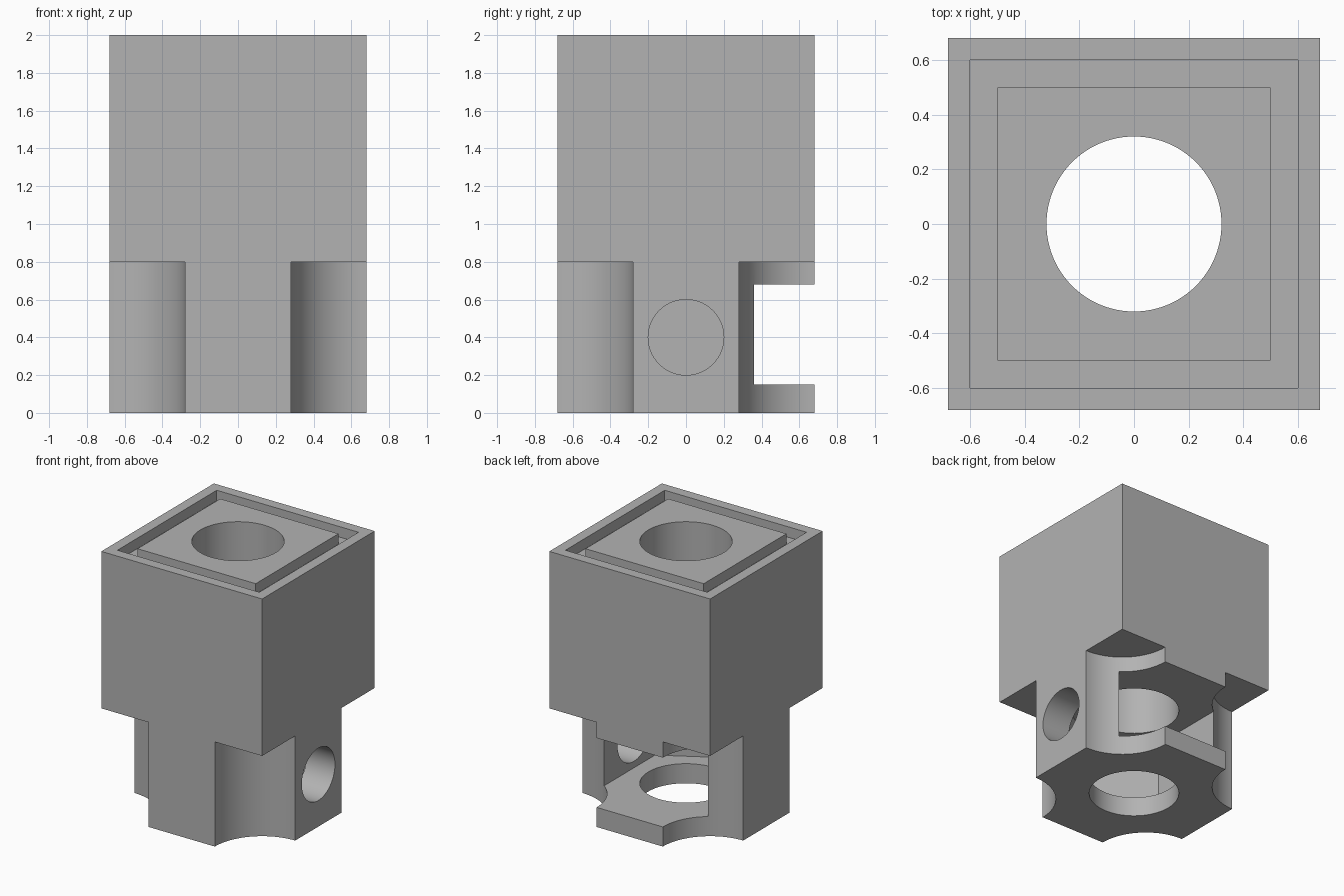
import bpy, math

old = bpy.data.objects.get("Cube")
if old:
    bpy.data.objects.remove(old, do_unlink=True)

W = 0.68           # half width of the block
LEG_H = 0.8        # height of the notched lower half
GROOVE = 0.08      # depth of the groove in the top
NUT = 0.44         # half distance across the flats of the hex pocket
POCKET = (0.15, 0.68)

grey = bpy.data.materials.new("plain_grey")
grey.use_nodes = True
grey.diffuse_color = (0.45, 0.45, 0.45, 1)
grey.node_tree.nodes["Principled BSDF"].inputs["Base Color"].default_value = (0.45, 0.45, 0.45, 1)


def box(name, x, y, z):
    """Box from (low, high) pairs."""
    bpy.ops.mesh.primitive_cube_add(size=1, location=[sum(p) / 2 for p in (x, y, z)])
    ob = bpy.context.object
    ob.name = name
    ob.scale = [p[1] - p[0] for p in (x, y, z)]
    bpy.ops.object.transform_apply(location=True, rotation=True, scale=True)
    return ob


def rod(name, radius, length, centre, sides=96, rot=(0, 0, 0)):
    bpy.ops.mesh.primitive_cylinder_add(vertices=sides, radius=radius, depth=length,
                                        location=centre, rotation=rot)
    ob = bpy.context.object
    ob.name = name
    bpy.ops.object.transform_apply(location=True, rotation=True, scale=True)
    return ob


def cut(target, cutter):
    """Subtract the cutter from the target and remove it."""
    mod = target.modifiers.new("cut", "BOOLEAN")
    mod.operation = "DIFFERENCE"
    mod.solver = "EXACT"
    mod.object = cutter
    bpy.context.view_layer.objects.active = target
    bpy.ops.object.modifier_apply(modifier=mod.name)
    bpy.data.objects.remove(cutter, do_unlink=True)


# Main block
block = box("block", (-W, W), (-W, W), (0, 2))

# Square groove around the top: a shallow ring cutter
ring = box("groove_cutter", (-0.6, 0.6), (-0.6, 0.6), (2 - GROOVE, 2.1))
cut(ring, box("groove_core", (-0.5, 0.5), (-0.5, 0.5), (1.8, 2.2)))
cut(block, ring)

# Rounded notches in the four lower corners
for sx in (-1, 1):
    for sy in (-1, 1):
        cut(block, rod("corner_cutter", 0.4, LEG_H + 0.2, (sx * W, sy * W, LEG_H / 2 - 0.1)))

# Vertical bore through the whole block
cut(block, rod("bore_cutter", 0.32, 2.4, (0, 0, 1)))

# Hexagonal nut pocket with its opening at the back
mid, height = sum(POCKET) / 2, POCKET[1] - POCKET[0]
cut(block, rod("nut_cutter", NUT / math.cos(math.pi / 6), height, (0, 0, mid), sides=6))
cut(block, box("slot_cutter", (-NUT, NUT), (0, 0.9), POCKET))

# Round side hole into the pocket
cut(block, rod("side_hole_cutter", 0.2, 0.7, (0.65, 0, 0.4), rot=(0, math.pi / 2, 0)))

block.data.materials.clear()
block.data.materials.append(grey)
for ob in bpy.context.selected_objects:
    ob.select_set(False)
block.select_set(True)
bpy.context.view_layer.objects.active = block
bpy.ops.object.shade_smooth_by_angle(angle=math.radians(25))
